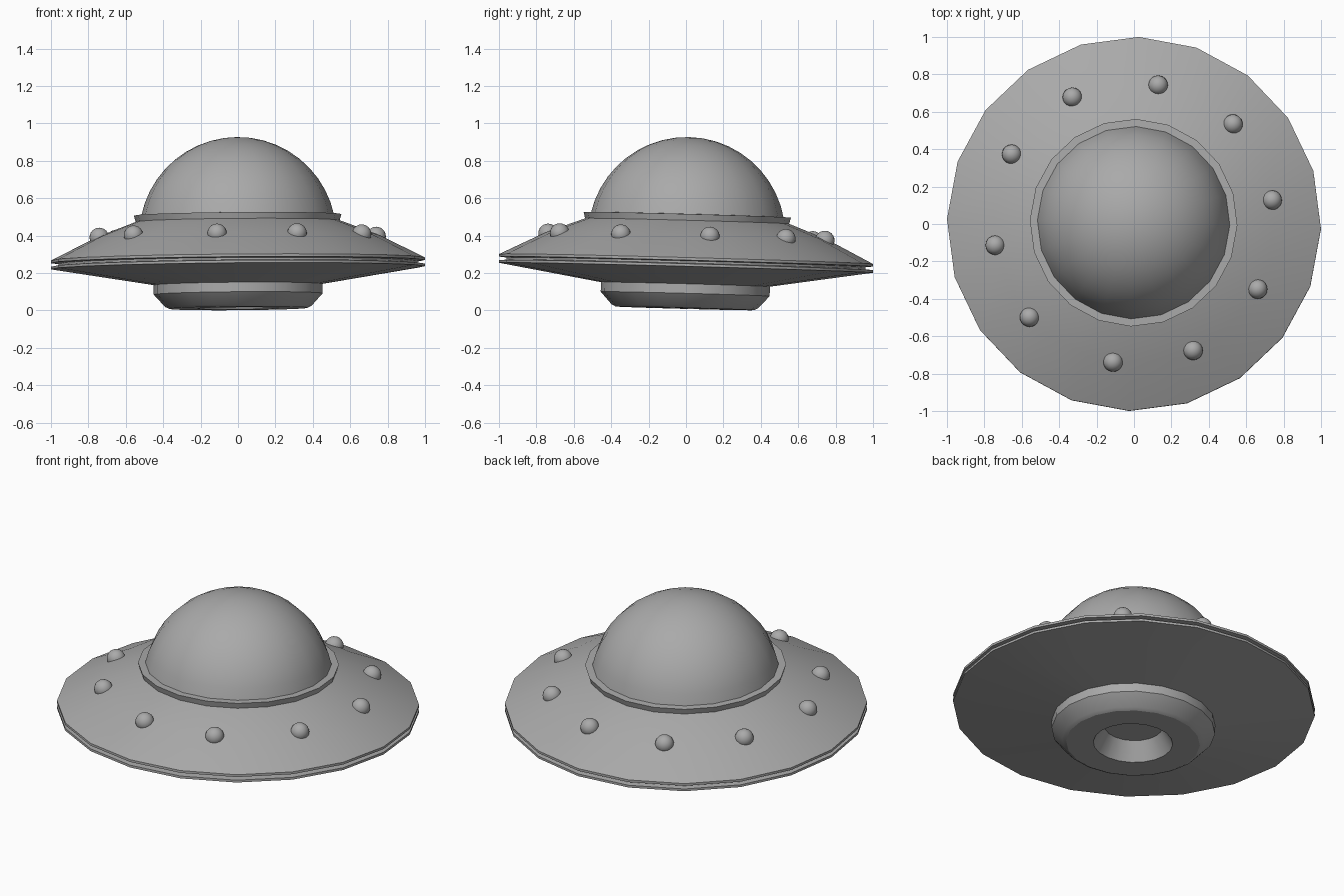
import bpy
import bmesh
from math import sin, cos, asin, pi, radians
from mathutils import Matrix

SIDES = 20
PHASE = radians(-1.5)

old = bpy.data.objects.get("Cube")
if old:
    bpy.data.objects.remove(old, do_unlink=True)

# The whole craft leans slightly about the middle of its rim
pivot = Matrix.Translation((0, 0, 0.25))
TILT = (pivot @ Matrix.Rotation(-0.027, 4, 'X')
        @ Matrix.Rotation(-0.008, 4, 'Y') @ pivot.inverted())

grey = bpy.data.materials.new("plain grey")
grey.use_nodes = True
grey.diffuse_color = (0.4, 0.4, 0.4, 1)
grey.node_tree.nodes["Principled BSDF"].inputs["Base Color"].default_value = (0.4, 0.4, 0.4, 1)


def finish(name, bm):
    """Turn a bmesh into a tilted, smooth-shaded object."""
    mesh = bpy.data.meshes.new(name)
    bm.to_mesh(mesh)
    bm.free()
    mesh.materials.append(grey)
    obj = bpy.data.objects.new(name, mesh)
    bpy.context.collection.objects.link(obj)
    obj.matrix_world = TILT
    bpy.ops.object.select_all(action='DESELECT')
    obj.select_set(True)
    bpy.context.view_layer.objects.active = obj
    bpy.ops.object.shade_smooth_by_angle(angle=radians(25))
    return obj


def lathe(name, profile):
    """Spin a (radius, height) profile, listed from top to bottom."""
    bm = bmesh.new()
    rings = []
    for r, z in profile:
        rings.append([bm.verts.new((r * cos(PHASE + 2 * pi * i / SIDES),
                                    r * sin(PHASE + 2 * pi * i / SIDES), z))
                      for i in range(SIDES)])
    for upper, lower in zip(rings, rings[1:]):
        for i in range(SIDES):
            j = (i + 1) % SIDES
            bm.faces.new((upper[i], lower[i], lower[j], upper[j]))
    bmesh.ops.remove_doubles(bm, verts=bm.verts, dist=1e-5)
    return finish(name, bm)


# Saucer body with a thin groove around the rim
lathe("saucer_hull", [(0.50, 0.492), (0.545, 0.478), (0.75, 0.40), (1, 0.275),
                      (1, 0.261), (0.96, 0.257), (0.96, 0.246), (1, 0.242),
                      (1, 0.228), (0.44, 0.137)])

# Collar around the dome
lathe("dome_collar", [(0.49, 0.513), (0.555, 0.511), (0.545, 0.475), (0.49, 0.475)])

# Spherical dome
radius, centre, steps = 0.527, 0.40, 10
low = asin((0.505 - centre) / radius)
angles = [pi / 2 + (low - pi / 2) * k / steps for k in range(steps + 1)]
lathe("dome", [(0 if k == 0 else radius * cos(a), centre + radius * sin(a))
               for k, a in enumerate(angles)])

# Underside hub with a recessed, tapered opening
lathe("underside_hub", [(0.452, 0.145), (0.452, 0.088), (0.392, 0.022),
                        (0.37, 0.011), (0.22, 0.011), (0.16, 0.115), (0, 0.115)])

# Round lamps sunk into the upper hull
bm = bmesh.new()
for degrees in (80, 45, 9.5, -28, -65, -98.5, -138, -171, 150.5, 116):
    a = radians(degrees)
    bmesh.ops.create_uvsphere(bm, u_segments=20, v_segments=12, radius=0.052,
                              matrix=Matrix.Translation((0.75 * cos(a), 0.75 * sin(a), 0.393)))
finish("hull_lamps", bm)
